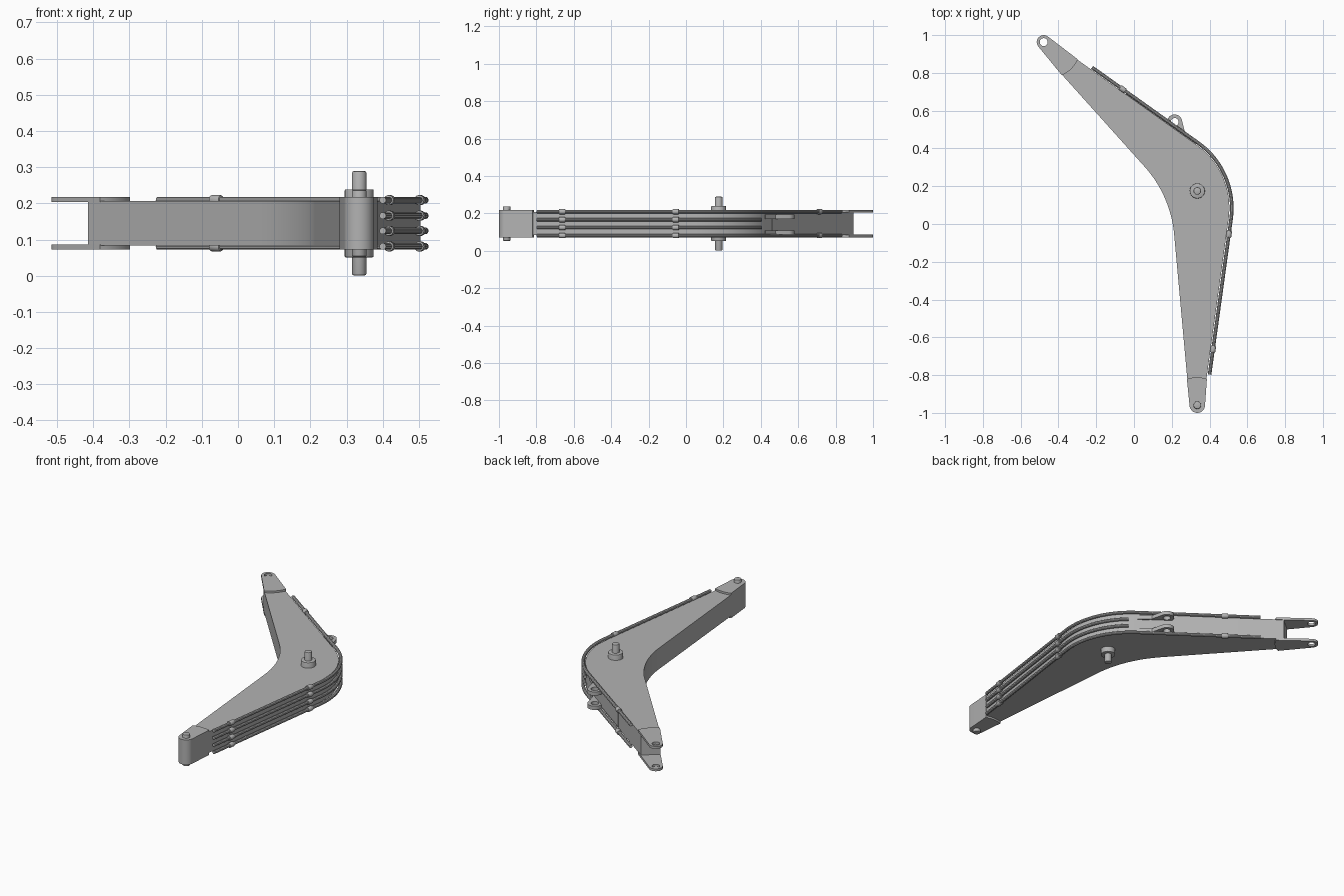
import bpy, bmesh, math
from mathutils import Vector as V

cube = bpy.data.objects.get("Cube")
if cube:
    bpy.data.objects.remove(cube, do_unlink=True)

MID = 0.145            # height of the symmetry plane
grey = bpy.data.materials.new("steel_grey")
grey.use_nodes = True
grey.diffuse_color = (0.45, 0.45, 0.45, 1)
grey.node_tree.nodes["Principled BSDF"].inputs["Base Color"].default_value = grey.diffuse_color


def finish(name, mesh, loc=(0, 0, 0)):
    bm = bmesh.new()
    bm.from_mesh(mesh)
    bmesh.ops.remove_doubles(bm, verts=bm.verts, dist=1e-5)
    bmesh.ops.recalc_face_normals(bm, faces=bm.faces)
    bm.to_mesh(mesh)
    bm.free()
    mesh.materials.clear()
    mesh.materials.append(grey)
    ob = bpy.data.objects.new(name, mesh)
    ob.location = loc
    bpy.context.collection.objects.link(ob)
    bpy.ops.object.select_all(action='DESELECT')
    ob.select_set(True)
    bpy.context.view_layer.objects.active = ob
    bpy.ops.object.shade_smooth_by_angle(angle=math.radians(30))
    return ob


def curve_mesh(name, splines, cyclic, **settings):
    """Mesh made from poly curves: filled and extruded, or swept as a tube."""
    cu = bpy.data.curves.new(name, 'CURVE')
    for key, value in settings.items():
        setattr(cu, key, value)
    for pts in splines:
        sp = cu.splines.new('POLY')
        sp.points.add(len(pts) - 1)
        for p, co in zip(sp.points, pts):
            p.co = (co[0], co[1], 0, 1)
        sp.use_cyclic_u = cyclic
    tmp = bpy.data.objects.new(name, cu)
    mesh = bpy.data.meshes.new_from_object(tmp)
    bpy.data.objects.remove(tmp)
    return mesh


def plate(name, loops, z0, z1):
    mesh = curve_mesh(name, loops, True, dimensions='2D', fill_mode='BOTH', extrude=(z1 - z0) / 2)
    return finish(name, mesh, (0, 0, (z0 + z1) / 2))


def arc(c, r, a0, a1, n=16):
    return [V((c[0] + r * math.cos(a0 + (a1 - a0) * i / n),
               c[1] + r * math.sin(a0 + (a1 - a0) * i / n))) for i in range(n + 1)]


def circle(c, r):
    return arc(c, r, 0, math.tau, 32)[:-1]


def fillet(p, q, s, r, n=20):
    """Arc of radius r rounding corner q between p and s."""
    q = V(q)
    u, w = (V(p) - q).normalized(), (V(s) - q).normalized()
    half = u.angle(w) / 2
    c = q + (u + w).normalized() * r / math.sin(half)
    t = r / math.tan(half)
    va, vb = q + u * t - c, q + w * t - c
    a0 = math.atan2(va.y, va.x)
    da = (math.atan2(vb.y, vb.x) - a0 + math.pi) % math.tau - math.pi
    return arc(c, r, a0, a0 + da, n)


def eye(c, r, a, b, bulge):
    """Rounded end at c, tapering out to points a and b, with a bowed back edge."""
    c, a, b = V(c), V(a), V(b)
    d = c - (a + b) / 2
    phi = math.pi / 2 - math.asin(((a - b).length / 2 - r) / d.length)
    ang = math.atan2(d.y, d.x)
    ctrl = (a + b) / 2 - d.normalized() * bulge * 2
    back = [a * (1 - t) ** 2 + ctrl * 2 * t * (1 - t) + b * t * t for t in [i / 10 for i in range(11)]]
    return arc(c, r, ang - phi, ang + phi) + back


def rod(name, c, r, length, direction=(0, 0, 1), bevel=0.003):
    bm = bmesh.new()
    bmesh.ops.create_cone(bm, cap_ends=True, segments=32, radius1=r, radius2=r, depth=length)
    rims = [e for e in bm.edges if abs(e.verts[0].co.z - e.verts[1].co.z) < 1e-6]
    bmesh.ops.bevel(bm, geom=rims, offset=bevel, segments=2, affect='EDGES', profile=0.5)
    mesh = bpy.data.meshes.new(name)
    bm.to_mesh(mesh)
    bm.free()
    ob = finish(name, mesh, c)
    ob.rotation_euler = V(direction).to_track_quat('Z', 'Y').to_euler()
    return ob


# Bent box-section arm
foot_l, foot_r = (0.283, -0.83), (0.382, -0.83)
tip_l, tip_r = (-0.415, 0.828), (-0.335, 0.895)
outer, inner = (0.535, 0.274), (0.194, 0.15)
outline = [V(foot_l), V(foot_r)] + fillet(foot_r, outer, tip_r, 0.41)
outline += [V(tip_r), V(tip_l)] + fillet(tip_l, inner, foot_l, 0.62)
plate("arm_body", [outline], 0.083, 0.207)

# Foot casting with its pin
foot = (0.335, -0.959)
plate("foot_casting", [eye(foot, 0.041, (0.386, -0.82), (0.28, -0.82), 0.008)], 0.072, 0.218)
rod("foot_pin", (*foot, MID), 0.02, 0.184)

# Forked tip: a pair of drilled ears
tip = (-0.478, 0.963)
ear = eye(tip, 0.037, (-0.382, 0.788), (-0.298, 0.872), 0.012)
for side, z in (("lower", 0.072), ("upper", 0.204)):
    plate(side + "_tip_ear", [ear, circle(tip, 0.021)], z, z + 0.014)

# Main pivot pin with collar
pivot = (0.335, 0.175, MID)
rod("pivot_collar", pivot, 0.04, 0.188)
rod("pivot_pin", pivot, 0.02, 0.288, bevel=0.005)

# Pair of bracket ears on the back of the arm, each with a tail
hole = (0.215, 0.54)
bracket = eye(hole, 0.04, (0.165, 0.50), (0.27, 0.47), 0)
bracket = bracket[:-1] + [V((0.30, 0.42)), V((0.335, 0.424)), V((0.272, 0.478))]
for side, z in (("lower", 0.098), ("upper", 0.182)):
    plate(side + "_bracket_ear", [bracket, circle(hole, 0.021)], z - 0.011, z + 0.011)

# Thin doubler on the back under the bracket
along = (V(tip_r) - V(outer)).normalized()
out = V((-along.y, along.x))
if out.y < 0:
    out = -out
p, q = V(outer) + along * 0.32, V(outer) + along * 0.71
plate("back_doubler", [[p - out * 0.005, q - out * 0.005, q + out * 0.004, p + out * 0.004]], 0.095, 0.195)

# Hydraulic pipes following the outer edge
start, corner, end = V((0.4, -0.797)), V((0.549, 0.28)), V((-0.222, 0.829))
bend = fillet(start, corner, end, 0.425)
long_path = [start] + bend + [end]
short_path = [start] + [b for b in bend if b.x > 0.365]
heights = [0.081, 0.124, 0.166, 0.209]
for i, z in enumerate(heights):
    path = long_path if i in (0, 3) else short_path
    mesh = curve_mesh("pipe", [path], False, dimensions='3D', bevel_depth=0.0095,
                      bevel_resolution=3, use_fill_caps=True)
    finish(f"pipe_{i + 1}", mesh, (0, 0, z))

# Pipe couplings
run_a, run_b = corner - start, end - corner
for i, z in enumerate(heights):
    spots = [(start + run_a * 0.125, run_a), (start + run_a * 0.69, run_a)]
    if i in (0, 3):
        spots.append((corner + run_b * 0.79, run_b))
    for k, (pos, d) in enumerate(spots):
        rod(f"coupling_{i + 1}_{k + 1}", (pos.x, pos.y, z), 0.014, 0.034, (d.x, d.y, 0))
